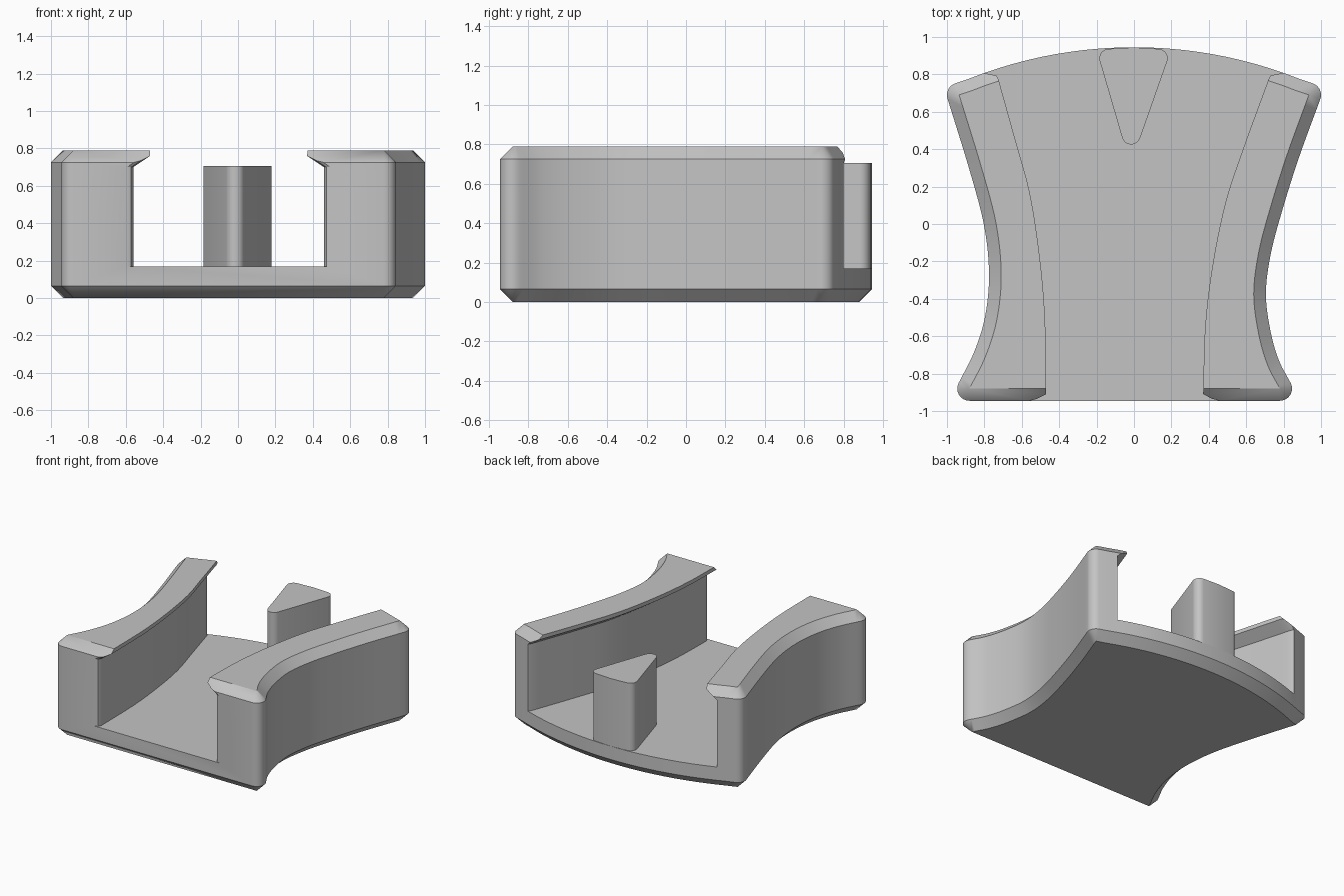
import bpy, bmesh, math
from mathutils import Vector

if "Cube" in bpy.data.objects:
    bpy.data.objects.remove(bpy.data.objects["Cube"])

grey = bpy.data.materials.new("plain grey")
grey.use_nodes = True
grey.diffuse_color = (0.55, 0.55, 0.55, 1)
grey.node_tree.nodes["Principled BSDF"].inputs["Base Color"].default_value = grey.diffuse_color

CHAMFER = 0.065
FLOOR_Z = 0.17
TOP_Z = 0.79


def smooth_path(points, steps=6):
    """Catmull-Rom curve through the points."""
    p = [Vector(q) for q in points]
    p = [2 * p[0] - p[1]] + p + [2 * p[-1] - p[-2]]
    out = []
    for a, b, c, d in zip(p, p[1:], p[2:], p[3:]):
        for i in range(steps):
            t = i / steps
            out.append(0.5 * (2 * b + (c - a) * t + (2 * a - 5 * b + 4 * c - d) * t * t
                              + (3 * b - a - 3 * c + d) * t ** 3))
    return out + [p[-2]]


def round_offset(path, radius, fan=8):
    """Matching inner and outer rings; sharp corners become arcs outside."""
    inner, outer = [], []
    for i, p in enumerate(path):
        e0 = p - path[i - 1]
        e1 = path[(i + 1) % len(path)] - p
        a0 = math.atan2(-e0.x, e0.y)
        turn = e0.angle_signed(e1) * -1
        steps = fan if turn > math.radians(20) else 0
        for k in range(steps + 1):
            a = a0 + (turn * k / steps if steps else turn / 2)
            inner.append(p.copy())
            outer.append(p + radius * Vector((math.cos(a), math.sin(a))))
    return inner, outer


def loft(name, rings):
    """Solid through stacked (outline, height) rings."""
    bm = bmesh.new()
    loops = [[bm.verts.new((p.x, p.y, z)) for p in ring] for ring, z in rings]
    for lo, hi in zip(loops, loops[1:]):
        for i in range(len(lo)):
            bm.faces.new((lo[i - 1], lo[i], hi[i], hi[i - 1]))
    bm.faces.new(loops[0][::-1])
    bm.faces.new(loops[-1])
    bmesh.ops.remove_doubles(bm, verts=bm.verts, dist=1e-5)
    bmesh.ops.recalc_face_normals(bm, faces=bm.faces)
    mesh = bpy.data.meshes.new(name)
    bm.to_mesh(mesh)
    bm.free()
    mesh.materials.append(grey)
    ob = bpy.data.objects.new(name, mesh)
    bpy.context.collection.objects.link(ob)
    return ob


def activate(ob):
    bpy.ops.object.select_all(action='DESELECT')
    ob.select_set(True)
    bpy.context.view_layer.objects.active = ob


# Body: waisted outline with an arched back, chamfered at top and bottom
right_side = smooth_path([(0.78, -0.88), (0.715, -0.755), (0.667, -0.59), (0.64, -0.375),
                          (0.667, -0.15), (0.73, 0.09), (0.82, 0.375), (0.935, 0.69)])
left_side = smooth_path([(-0.935, 0.69), (-0.815, 0.3), (-0.737, 0), (-0.71, -0.27),
                         (-0.733, -0.51), (-0.795, -0.71), (-0.88, -0.88)])
arc_r = 2.4 - CHAMFER
half = math.asin(0.935 / arc_r)
back = [Vector((arc_r * math.sin(a), arc_r * math.cos(a) - 1.455))
        for a in (half * (1 - i / 12) for i in range(1, 24))]
inner, outer = round_offset(right_side + back + left_side, CHAMFER)
body = loft("holder_body", [(inner, 0), (outer, CHAMFER),
                            (outer, TOP_Z - CHAMFER), (inner, TOP_Z)])

# Channel cutter: leaves two walls with overhanging lips
left_lip = smooth_path([(-0.47, -0.91), (-0.476, -0.51), (-0.503, -0.187),
                        (-0.556, 0.16), (-0.636, 0.455), (-0.725, 0.775)])
right_lip = smooth_path([(0.37, -0.91), (0.38, -0.56), (0.417, -0.24),
                         (0.487, 0.107), (0.583, 0.4), (0.72, 0.775)])


def channel(widen):
    rings = []
    for lip, side in ((left_lip, -1), (right_lip, 1)):
        f, b = lip[0], lip[-1]
        # eased corners at the open ends, continued past the body
        front = [(0.05, -0.3), (0.035, -0.035), (0.012, -0.025)]
        rear = [(0.015, 0.025), (0.055, 0.05), (0.07, 0.4)]
        line = ([f + Vector((side * x, y)) for x, y in front] + lip
                + [b + Vector((side * x, y)) for x, y in rear])
        rings.append([p + Vector((side * widen, 0)) for p in line])
    return rings[0] + rings[1][::-1]


cutter = loft("channel_cutter", [(channel(0.09), FLOOR_Z), (channel(0.09), 0.7),
                                 (channel(0), 0.76), (channel(0), 1.0)])
cutter.hide_render = True
activate(body)
cut = body.modifiers.new("channel", 'BOOLEAN')
cut.operation = 'DIFFERENCE'
cut.solver = 'EXACT'
cut.object = cutter
bpy.ops.object.modifier_apply(modifier=cut.name)
bpy.data.objects.remove(cutter)

# Post: rounded wedge at the back of the floor
wedge = [Vector(p) for p in ((-0.015, 0.475), (0.13, 0.886), (0, 0.894), (-0.135, 0.886))]
_, post_ring = round_offset(wedge, 0.05)
post = loft("rear_post", [(post_ring, FLOOR_Z - 0.005), (post_ring, 0.705)])

for ob in (body, post):
    activate(ob)
    bpy.ops.object.shade_smooth_by_angle(angle=math.radians(30))
